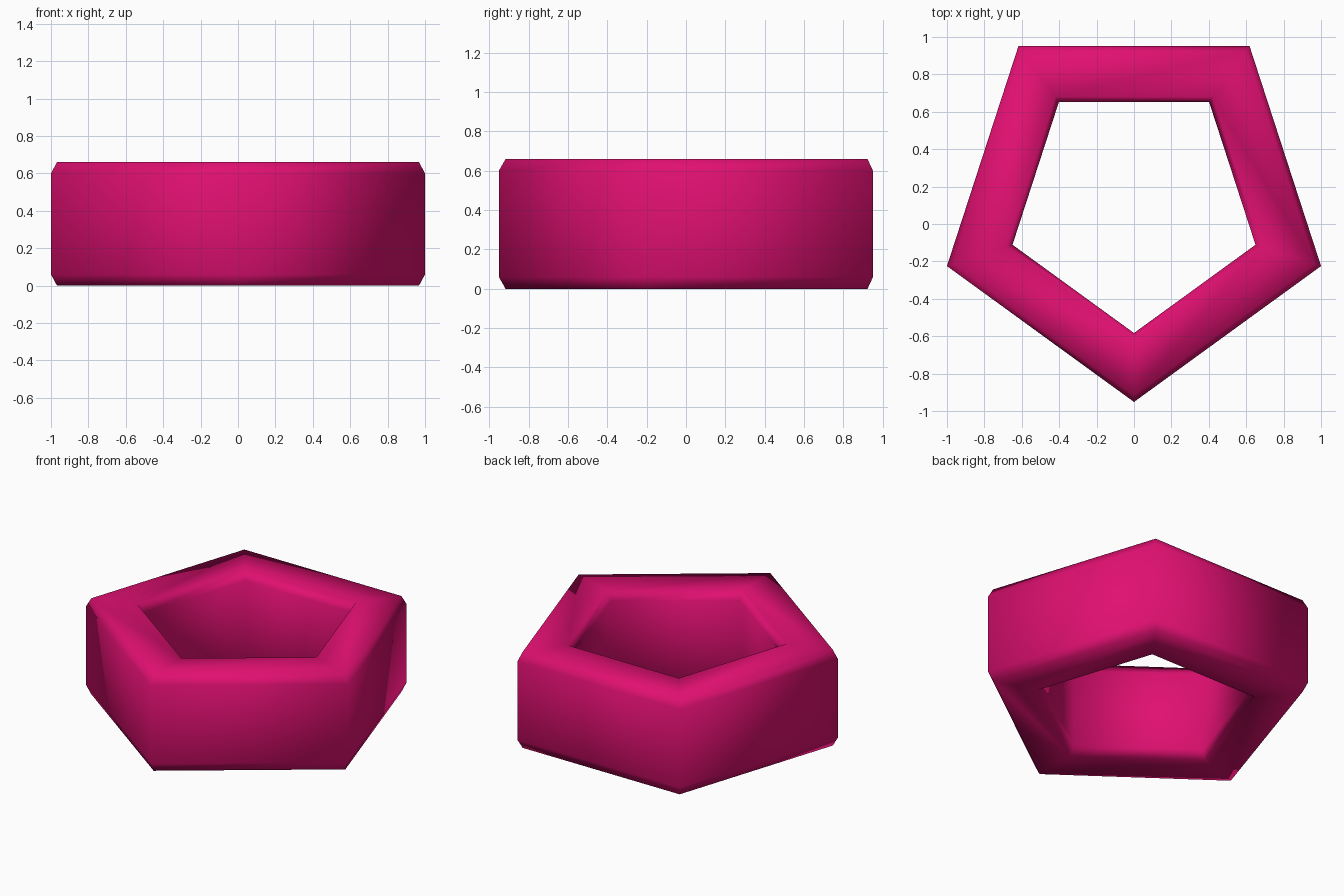
import bpy, bmesh
from math import sin, cos, pi

cube = bpy.data.objects.get("Cube")
if cube:
    bpy.data.objects.remove(cube, do_unlink=True)

# Ring dimensions
SIDES = 5
OUTER, INNER, HEIGHT = 1.0515, 0.683, 0.66
BEVEL_IN, BEVEL_UP = 0.034, 0.06
CENTRE_Y = 0.1


def flat_material(name, colour):
    mat = bpy.data.materials.new(name)
    mat.use_nodes = True
    mat.diffuse_color = colour
    mat.node_tree.nodes["Principled BSDF"].inputs["Base Color"].default_value = colour
    return mat


# Cross-section: a tall rectangle with chamfered corners (radius, height)
profile = [
    (OUTER, BEVEL_UP), (OUTER, HEIGHT - BEVEL_UP),
    (OUTER - BEVEL_IN, HEIGHT), (INNER + BEVEL_IN, HEIGHT),
    (INNER, HEIGHT - BEVEL_UP), (INNER, BEVEL_UP),
    (INNER + BEVEL_IN, 0), (OUTER - BEVEL_IN, 0),
]

# Sweep the section round five corners, one corner pointing forward
bm = bmesh.new()
rings = []
for i in range(SIDES):
    a = -pi / 2 + 2 * pi * i / SIDES
    rings.append([bm.verts.new((r * cos(a), r * sin(a) + CENTRE_Y, z)) for r, z in profile])
for i in range(SIDES):
    here, after = rings[i], rings[(i + 1) % SIDES]
    for j in range(len(profile)):
        k = (j + 1) % len(profile)
        bm.faces.new((here[j], after[j], after[k], here[k]))
bmesh.ops.recalc_face_normals(bm, faces=bm.faces)
for face in bm.faces:
    face.smooth = True

mesh = bpy.data.meshes.new("pentagon_ring")
bm.to_mesh(mesh)
bm.free()
mesh.materials.append(flat_material("magenta", (0.74, 0.005, 0.165, 1)))
ring = bpy.data.objects.new("pentagon_ring", mesh)
bpy.context.collection.objects.link(ring)
